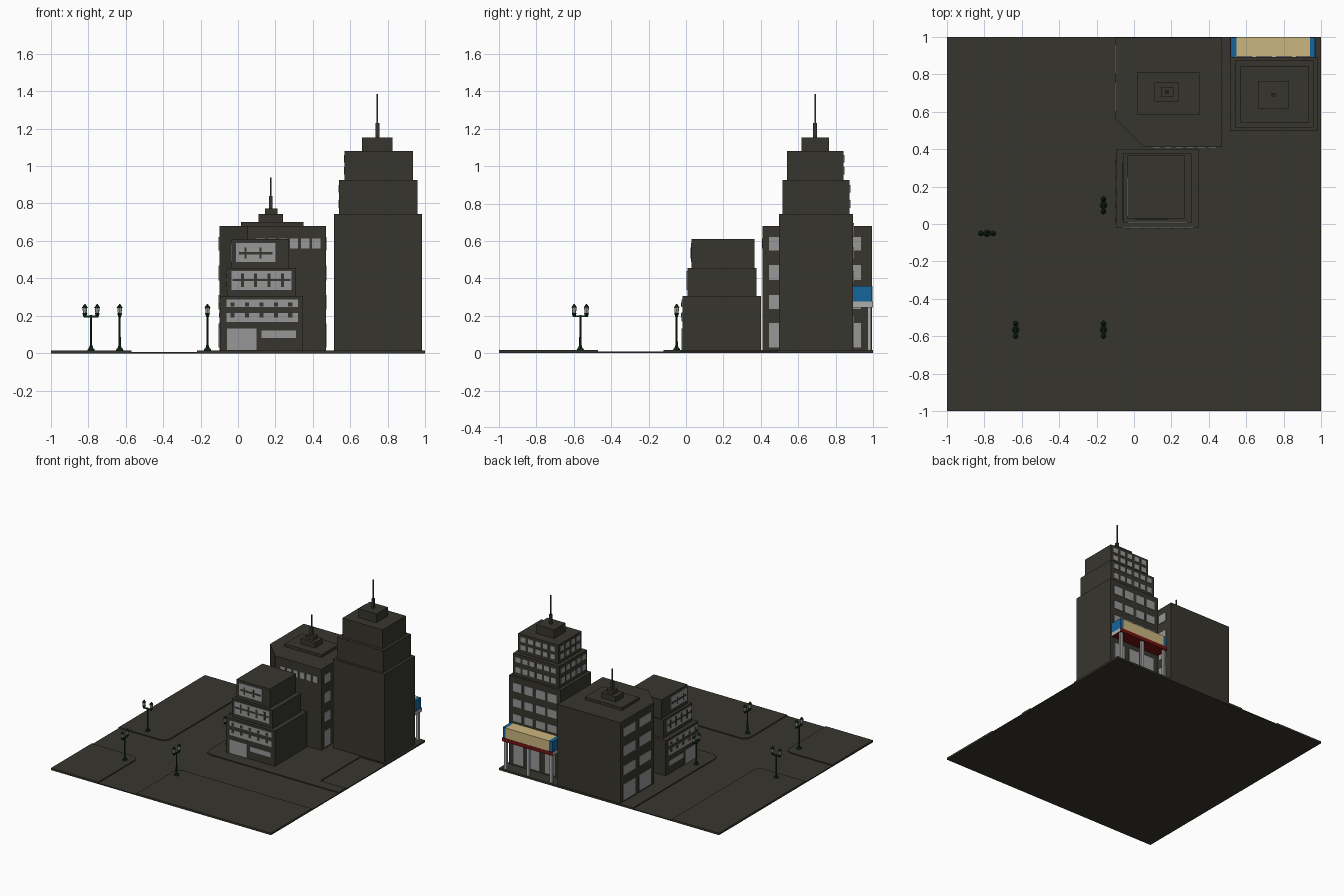
import bpy, bmesh, math

if "Cube" in bpy.data.objects:
    bpy.data.objects.remove(bpy.data.objects["Cube"])


def mat(name, r, g, b):
    m = bpy.data.materials.new(name)
    m.diffuse_color = (r, g, b, 1)
    m.use_nodes = True
    m.node_tree.nodes["Principled BSDF"].inputs["Base Color"].default_value = m.diffuse_color
    return m


STONE = mat("dark_stone", 0.038, 0.036, 0.027)
GLASS = mat("window_grey", 0.31, 0.31, 0.31)
LIGHT = mat("lantern_glass", 0.55, 0.55, 0.53)
GREEN = mat("lamp_green", 0.006, 0.028, 0.010)
TAN = mat("sign_tan", 0.60, 0.47, 0.21)
BLUE = mat("sign_blue", 0.008, 0.13, 0.33)
RED = mat("awning_red", 0.17, 0.006, 0.006)
POST = mat("post_grey", 0.42, 0.42, 0.42)


def finish(name, bm, material):
    bmesh.ops.recalc_face_normals(bm, faces=bm.faces)
    me = bpy.data.meshes.new(name)
    bm.to_mesh(me)
    bm.free()
    me.materials.append(material)
    ob = bpy.data.objects.new(name, me)
    bpy.context.collection.objects.link(ob)
    return ob


def add_box(bm, x0, x1, y0, y1, z0, z1):
    vs = bmesh.ops.create_cube(bm, size=1)["verts"]
    for v in vs:
        v.co.x = x1 if v.co.x > 0 else x0
        v.co.y = y1 if v.co.y > 0 else y0
        v.co.z = z1 if v.co.z > 0 else z0


def boxes(name, material, *dims):
    bm = bmesh.new()
    for d in dims:
        add_box(bm, *d)
    return finish(name, bm, material)


def prism(name, material, pts, z0, z1):
    bm = bmesh.new()
    face = bm.faces.new([bm.verts.new((x, y, z0)) for x, y in pts])
    up = bmesh.ops.extrude_face_region(bm, geom=[face])["geom"]
    for v in up:
        if isinstance(v, bmesh.types.BMVert):
            v.co.z = z1
    return finish(name, bm, material)


def add_cone(bm, x, y, z0, z1, r0, r1, seg=8):
    vs = bmesh.ops.create_cone(bm, cap_ends=True, segments=seg, radius1=r0,
                               radius2=r1, depth=z1 - z0)["verts"]
    bmesh.ops.translate(bm, verts=vs, vec=(x, y, (z0 + z1) / 2))


def windows(name, face, at, u0, u1, rows, n=1, gap=0.012, material=GLASS, t=0.004):
    """Rows of n panes on a wall; face is '-x', '+x', '-y' or '+y'."""
    a, b = (at - t, at + 0.001) if face[0] == "-" else (at - 0.001, at + t)
    w = (u1 - u0 + gap) / n
    bm = bmesh.new()
    for z0, z1 in rows:
        for i in range(n):
            p, q = u0 + i * w, u0 + (i + 1) * w - gap
            if face[1] == "x":
                add_box(bm, a, b, p, q, z0, z1)
            else:
                add_box(bm, p, q, a, b, z0, z1)
    return finish(name, bm, material)


def spire(name, x, y, z0, z1, z2):
    bm = bmesh.new()
    add_box(bm, x - .01, x + .01, y - .01, y + .01, z0, z1)
    add_box(bm, x - .004, x + .004, y - .004, y + .004, z1, z2)
    finish(name, bm, STONE)


# Ground: road slab and four raised pavements with rounded street corners
boxes("road_slab", STONE, (-1, 1, -1, 1, 0, 0.008))


def pavement(name, cx, cy, sx, sy, extra):
    r = 0.06
    arc = [(cx + sx * r * (1 - math.sin(t)), cy + sy * r * (1 - math.cos(t)))
           for t in (i * math.pi / 10 for i in range(6))]
    prism(name, STONE, arc + [(cx, sy)] + extra + [(sx, cy)], 0, 0.016)


pavement("pavement_front_left", -.57, -.47, -1, -1, [(-1, -1)])
pavement("pavement_front_right", -.22, -.47, 1, -1, [(1, -1)])
pavement("pavement_back_left", -.57, -.12, -1, 1, [(-1, 1)])
pavement("pavement_back_right", -.22, -.12, 1, 1,
         [(1, 1), (1, .49), (.77, .49), (.77, -.03), (1, -.03)])

# Small stepped office
boxes("office_base", STONE, (-.095, .348, -.02, .40, .01, .305))
boxes("office_middle", STONE, (-.058, .31, .008, .376, .305, .455))
boxes("office_top", STONE, (-.035, .27, .03, .366, .455, .61))
for f, at, o in (("-y", (-.02, .008, .03), 0), ("-x", (-.095, -.058, -.035), .05)):
    side = "front" if f == "-y" else "left"
    windows(f"office_{side}_door", f, at[0], -.06 + o, .10 + o, [(.018, .132)])
    windows(f"office_{side}_low_window", f, at[0], .125 + o, .31 + o, [(.082, .122)])
    windows(f"office_{side}_strips", f, at[0], -.062 + o, .32 + o,
            [(.168, .216), (.246, .287)])
    windows(f"office_{side}_strip_blocks", f, at[0], -.04 + o, .29 + o,
            [(.19, .215), (.25, .27)], 5, .055, STONE, .006)
    windows(f"office_{side}_middle_window", f, at[1], -.035 + o, .285 + o, [(.338, .44)])
    windows(f"office_{side}_middle_bar", f, at[1], -.03 + o, .28 + o,
            [(.385, .397)], 1, 0, STONE, .006)
    windows(f"office_{side}_middle_mullions", f, at[1], .015 + o, .245 + o,
            [(.355, .425)], 4, .055, STONE, .006)
    windows(f"office_{side}_top_window", f, at[2], -.01 + o, .20 + o, [(.488, .59)])
    windows(f"office_{side}_top_bar", f, at[2], .005 + o, .185 + o,
            [(.528, .542)], 1, 0, STONE, .006)
    windows(f"office_{side}_top_mullions", f, at[2], .035 + o, .125 + o,
            [(.505, .565)], 2, .07, STONE, .006)

# Chamfered block with roof steps and spire
prism("block_body", STONE, [(-.10, .56), (.05, .41), (.47, .41), (.47, .995), (-.10, .995)],
      .01, .68)
boxes("block_roof_steps", STONE, (.015, .35, .585, .81, .68, .702),
      (.11, .24, .655, .755, .702, .745), (.145, .21, .677, .733, .745, .772))
spire("block_spire", .175, .705, .77, .84, .94)
ROWS = [(.03, .16), (.235, .31), (.39, .47), (.55, .62)]
windows("block_left_windows", "-x", -.10, .60, .96, ROWS, 2, .05)
windows("block_right_windows", "+x", .47, .445, .935, ROWS, 4, .06)
windows("block_front_windows", "-y", .41, .10, .44, [(.56, .612)], 6, .015)

# Tall stepped tower
boxes("tower_base", STONE, (.513, .982, .497, .893, .01, .745))
boxes("tower_second", STONE, (.54, .958, .515, .875, .745, .925))
boxes("tower_third", STONE, (.57, .935, .54, .843, .925, 1.08))
boxes("tower_crown", STONE, (.662, .826, .617, .765, 1.08, 1.152))
spire("tower_spire", .745, .69, 1.15, 1.23, 1.385)
windows("tower_base_windows", "+y", .893, .55, .945,
        [(.38, .44), (.50, .565), (.625, .695)], 4, .025)
windows("shop_front_windows", "+y", .893, .56, .94, [(.03, .20)], 3, .05)
T2, T3 = [(.775, .82), (.86, .90)], [(.955, .995), (1.02, 1.06)]
windows("tower_second_back_windows", "+y", .875, .565, .935, T2, 6, .02)
windows("tower_second_left_windows", "-x", .54, .535, .855, T2, 5, .02)
windows("tower_third_back_windows", "+y", .843, .595, .91, T3, 5, .025)
windows("tower_third_left_windows", "-x", .57, .565, .82, T3, 4, .025)

# Shop canopy: tan sign box, blue ends, red awning with grey ends, posts
boxes("sign_box", TAN, (.548, .94, .893, .998, .275, .36))
boxes("sign_ends", BLUE, (.515, .548, .893, .995, .275, .36),
      (.94, .968, .893, .995, .275, .36))
awning = boxes("awning", RED, (.513, .97, .893, 1.0, .245, .275))
awning.data.materials.append(POST)
for p in awning.data.polygons:
    if abs(p.normal.x) > .5:
        p.material_index = 1
boxes("canopy_posts", POST, *[(x - .011, x + .011, .97, .99, .01, .245)
                              for x in (.535, .745, .95)])

# Street lamps with two lanterns each
for i, (x, y, along_x) in enumerate([(-.785, -.05, True), (-.163, .10, False),
                                     (-.632, -.565, False), (-.163, -.565, False)]):
    bm, glass = bmesh.new(), bmesh.new()
    add_cone(bm, x, y, .014, .026, .02, .016)
    add_cone(bm, x, y, .026, .045, .012, .006)
    add_cone(bm, x, y, .045, .205, .006, .005)
    dx, dy = (.033, .004) if along_x else (.004, .033)
    add_box(bm, x - dx, x + dx, y - dy, y + dy, .192, .202)
    for s in (-1, 1):
        px, py = (x + s * .033, y) if along_x else (x, y + s * .033)
        add_cone(bm, px, py, .192, .214, .006, .013)
        add_cone(glass, px, py, .214, .243, .010, .013)
        add_cone(bm, px, py, .243, .262, .016, .003)
    finish(f"lamp_post_{i}", bm, GREEN)
    finish(f"lamp_lanterns_{i}", glass, LIGHT)
